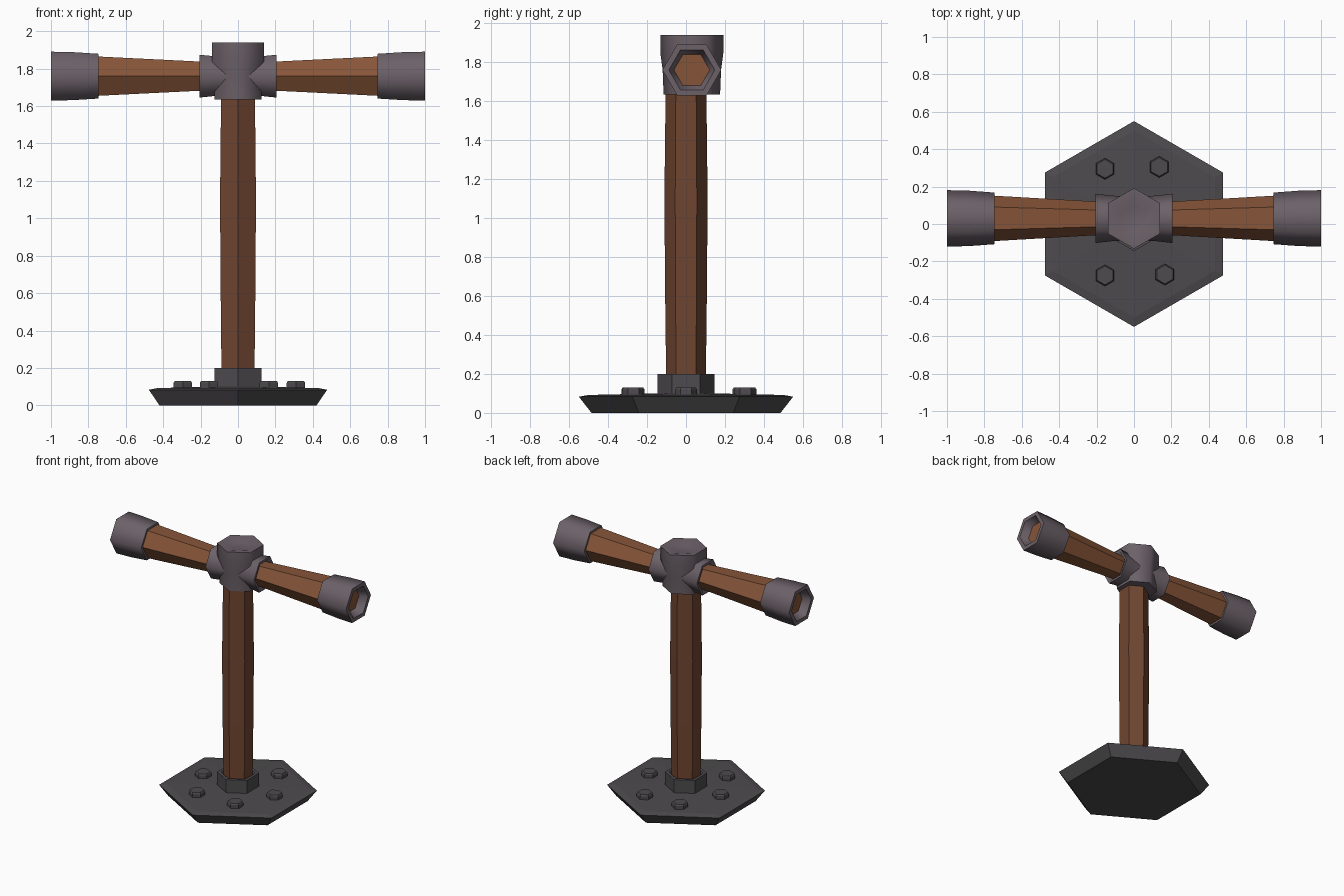
import bpy, bmesh
from math import cos, sin, radians

if "Cube" in bpy.data.objects:
    bpy.data.objects.remove(bpy.data.objects["Cube"])


def material(name, rgb):
    m = bpy.data.materials.new(name)
    m.diffuse_color = (*rgb, 1)
    m.use_nodes = True
    m.node_tree.nodes["Principled BSDF"].inputs["Base Color"].default_value = m.diffuse_color
    return m


WOOD = material("wood", (0.24, 0.09, 0.04))
POST_WOOD = material("post_wood", (0.16, 0.06, 0.03))
METAL = material("metal", (0.15, 0.12, 0.14))
IRON = material("dark_iron", (0.075, 0.07, 0.075))


def hexagon_loft(name, profile, mat, origin=(0, 0, 0), axis="Z", smooth=False, sign=1):
    """Six-sided loft through (radius, distance) pairs, corners facing +/-y."""
    bm = bmesh.new()
    rings = []
    for r, h in profile:
        ring = []
        for k in range(6):
            a = radians(60 * k)
            u, v = r * cos(a), r * sin(a)
            ring.append(bm.verts.new((v, u, h) if axis == "Z" else (sign * h, u, v)))
        rings.append(ring)
    for a, b in zip(rings, rings[1:]):
        for k in range(6):
            n = (k + 1) % 6
            bm.faces.new((a[k], a[n], b[n], b[k]))
    bm.faces.new(rings[0])
    bm.faces.new(rings[-1])
    bmesh.ops.recalc_face_normals(bm, faces=bm.faces)
    mesh = bpy.data.meshes.new(name)
    bm.to_mesh(mesh)
    bm.free()
    obj = bpy.data.objects.new(name, mesh)
    bpy.context.collection.objects.link(obj)
    obj.location = origin
    mesh.materials.append(mat)
    if smooth:
        bpy.ops.object.select_all(action="DESELECT")
        obj.select_set(True)
        bpy.context.view_layer.objects.active = obj
        bpy.ops.object.shade_smooth_by_angle(angle=radians(65))
    return obj


# Foot plate, collar and post
hexagon_loft("base_plate", [(0.485, 0), (0.55, 0.083), (0.50, 0.092), (0.15, 0.1)], IRON)
hexagon_loft("post_collar", [(0.145, 0.08), (0.145, 0.2), (0.12, 0.2), (0.10, 0.175)], IRON)
hexagon_loft("post", [(0.101, 0.1), (0.107, 0.6), (0.111, 1.1), (0.104, 1.7)], POST_WOOD)

# Bolts around the plate
bolts = [(-0.155, 0.295), (0.135, 0.305), (-0.155, -0.275), (0.165, -0.27),
         (-0.295, 0.0), (0.31, 0.0)]
for i, (x, y) in enumerate(bolts):
    hexagon_loft(f"bolt_{i + 1}", [(0.057, 0.08), (0.057, 0.12), (0.05, 0.13)],
                 IRON, (x, y, 0))

# Head socket: upright body with a dished top
hexagon_loft("head_socket", [(0.145, 1.635), (0.15, 1.76), (0.162, 1.85), (0.162, 1.94),
                             (0.125, 1.94), (0.07, 1.925)], METAL, (0, 0.03, 0), smooth=True)

# Left and right sleeves, handles and end caps
for side, s in (("right", 1), ("left", -1)):
    centre = (0, 0.03, 1.76)
    hexagon_loft(f"{side}_sleeve", [(0.115, 0), (0.122, 0.12), (0.132, 0.205),
                                    (0.112, 0.205), (0.088, 0.17)],
                 METAL, centre, "X", True, s)
    hexagon_loft(f"{side}_handle", [(0.084, 0.1), (0.122, 0.76), (0.115, 0.8), (0.092, 0.94)],
                 WOOD, centre, "X", sign=s)
    # Cap is a closed ring-ended sleeve; the wood shows at the bottom of its recess
    hexagon_loft(f"{side}_end_cap", [(0.115, 0.745), (0.138, 0.745), (0.148, 0.88), (0.151, 1.0),
                                     (0.118, 1.0), (0.09, 0.935)],
                 METAL, centre, "X", True, s)
